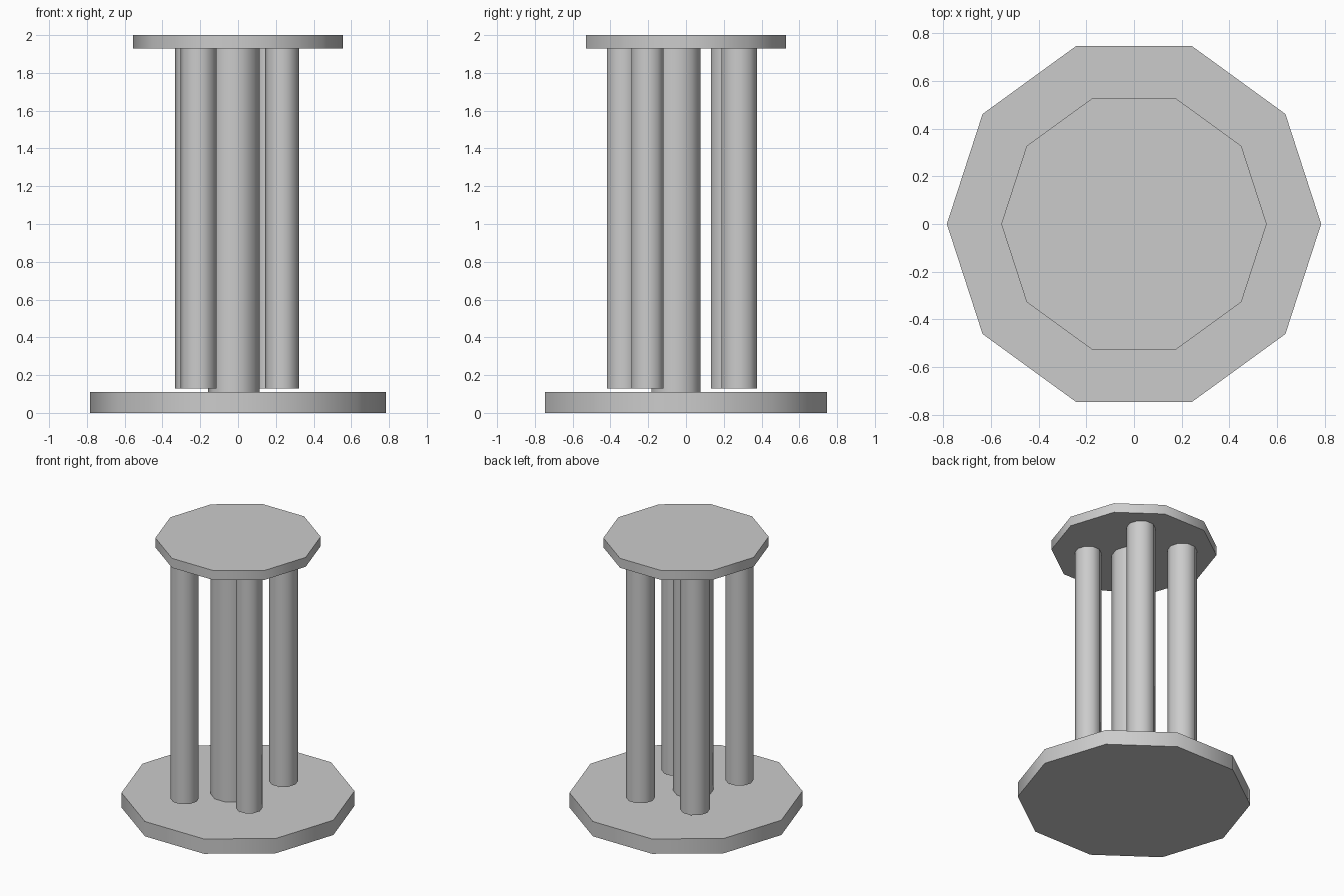
import bpy, math

if "Cube" in bpy.data.objects:
    bpy.data.objects.remove(bpy.data.objects["Cube"])

SIDES = 10


def prism(name, x, y, radius, z0, z1):
    """Ten-sided upright cylinder with smooth sides and sharp rims."""
    bpy.ops.mesh.primitive_cylinder_add(
        vertices=SIDES, radius=radius, depth=z1 - z0,
        location=(x, y, (z0 + z1) / 2))
    ob = bpy.context.object
    ob.name = name
    # turn so that a corner points along +x
    ob.rotation_euler.z = math.pi / 2
    bpy.ops.object.transform_apply(location=False, rotation=True, scale=False)
    bpy.ops.object.shade_smooth_by_angle(angle=math.radians(40))
    return ob


# Base and top plates
prism("base_plate", 0, 0, 0.784, 0.0, 0.11)
prism("top_plate", 0, 0, 0.556, 1.93, 2.0)

# Thick middle column
prism("middle_column", -0.022, -0.052, 0.136, 0.11, 1.93)

# Outer columns, irregularly placed, hovering just above the base
outer = {
    "front_left_column": (-0.209, -0.328, 0.095),
    "front_right_column": (0.233, -0.203, 0.089),
    "back_right_column": (0.176, 0.282, 0.098),
    "back_left_column": (-0.233, 0.227, 0.100),
}
for name, (x, y, r) in outer.items():
    prism(name, x, y, r, 0.13, 1.93)
